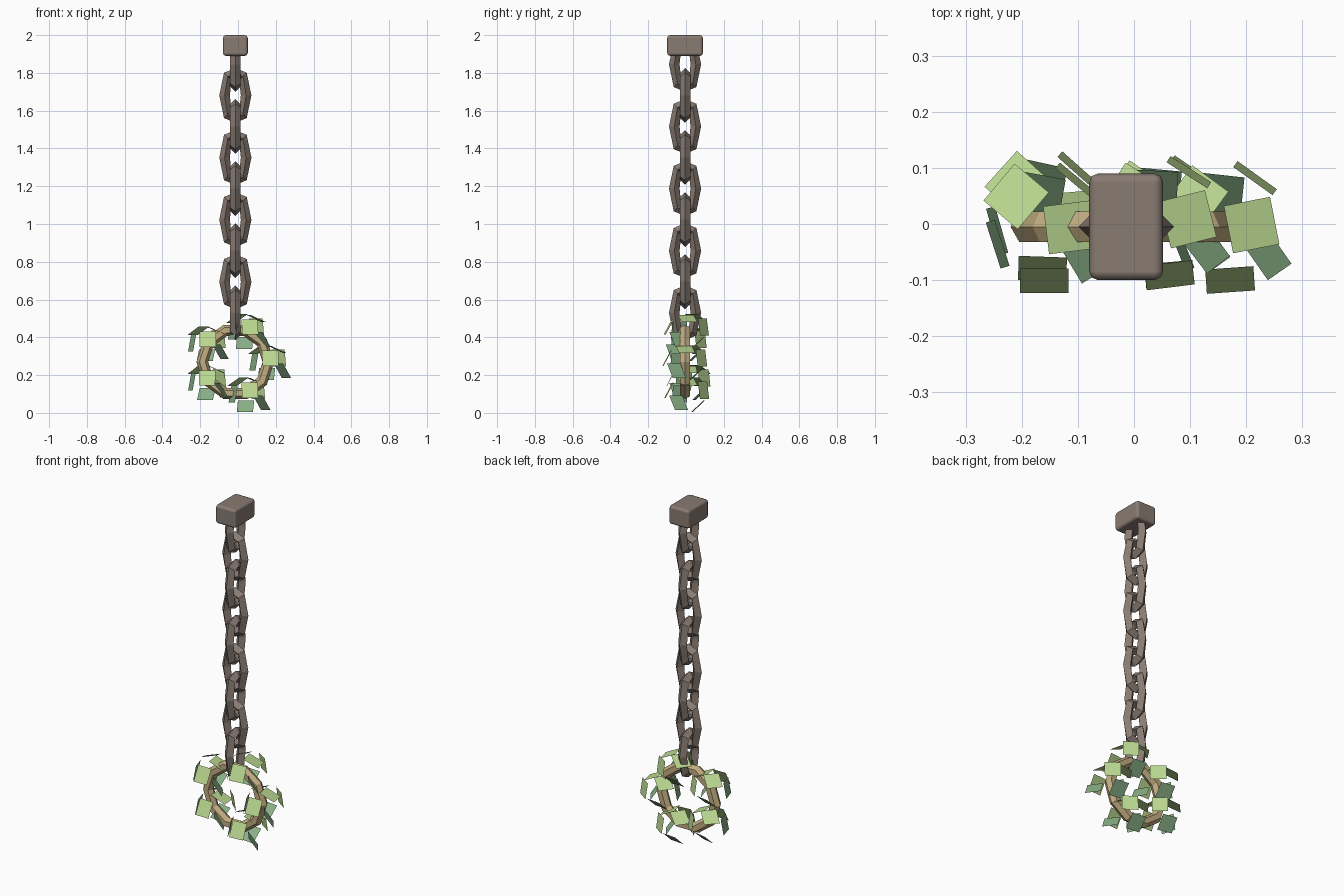
import bpy
import bmesh
from math import radians, pi
from mathutils import Vector, Matrix

if "Cube" in bpy.data.objects:
    bpy.data.objects.remove(bpy.data.objects["Cube"], do_unlink=True)


def material(name, rgb):
    m = bpy.data.materials.new(name)
    m.use_nodes = True
    m.diffuse_color = (*rgb, 1)
    m.node_tree.nodes["Principled BSDF"].inputs["Base Color"].default_value = (*rgb, 1)
    return m


iron = material("brown_grey_iron", (0.25, 0.20, 0.17))
wood = material("tan_wood", (0.54, 0.42, 0.22))
lime = material("lime_leaf", (0.49, 0.68, 0.28))
teal = material("blue_green_leaf", (0.26, 0.45, 0.25))

AXIS = Vector((-0.014, -0.005, 0))


def torus(name, z, radius, thickness, sides, section, turn, mat, stretch=0):
    """Upright faceted ring; stretch pulls its upper and lower halves apart."""
    bpy.ops.mesh.primitive_torus_add(
        major_radius=radius, minor_radius=thickness,
        major_segments=sides, minor_segments=section,
        location=AXIS + Vector((0, 0, z)), rotation=(pi / 2, 0, turn))
    ob = bpy.context.object
    ob.name = name
    for v in ob.data.vertices:
        if abs(v.co.y) > 0.005:
            v.co.y += stretch if v.co.y > 0 else -stretch
    ob.data.materials.append(mat)
    bpy.ops.object.shade_flat()


# Ceiling block with softened chamfers and flat faces
bpy.ops.mesh.primitive_cube_add(size=1, location=AXIS + Vector((0, 0, 1.945)))
block = bpy.context.object
block.name = "ceiling_block"
block.scale = (0.132, 0.19, 0.11)
bpy.ops.object.transform_apply(location=False, rotation=False, scale=True)
block.data.materials.append(iron)
bpy.ops.object.shade_smooth()
bevel = block.modifiers.new("chamfer", 'BEVEL')
bevel.width = 0.016
bevel.segments = 2
bevel.harden_normals = True

# Chain of long links, alternately turned a quarter
for i in range(9):
    torus(f"chain_link_{i + 1}", 0.53 + i * 0.1644, 0.057, 0.028, 8, 4,
          pi / 2 if i % 2 == 0 else 0, iron, stretch=0.06)

# Wooden hoop
torus("wooden_hoop", 0.27, 0.175, 0.031, 10, 6, 0, wood)

# Leaf cards of one tuft: offset, facing direction, colour index
CARDS = [
    ((0, -0.09, 0), (0, -0.88, 0.47), 0),           # front
    ((0.057, 0.088, 0), (0.62, 0.75, 0.14), 0),     # back
    ((-0.05, 0.06, 0.045), (-0.38, 0.32, 0.86), 0),  # upper left
    ((0.045, 0.005, 0.045), (0.4, 0.05, 0.9), 0),   # upper right
    ((-0.01, 0.065, -0.085), (-0.12, -0.66, 0.72), 1),  # below
    ((0.067, -0.045, -0.066), (0.7, 0.42, 0.55), 1),  # lower right
    ((-0.083, -0.025, -0.02), (-0.93, -0.3, 0.18), 1),  # left
]

# Five tufts around the hoop, as x, y, z and a slight turn
TUFTS = [(-0.16, -0.011, 0.39, 0), (0.052, -0.002, 0.455, 7),
         (0.165, -0.01, 0.29, 4), (0.055, 0, 0.12, 5),
         (-0.16, 0.01, 0.185, -2)]

HALF_WIDTH, HALF_HEIGHT = 0.043, 0.046

for n, (x, y, z, turn) in enumerate(TUFTS):
    bm = bmesh.new()
    spin = Matrix.Translation((x, y, z)) @ Matrix.Rotation(radians(turn), 4, 'Z')
    for offset, facing, colour in CARDS:
        face_turn = Vector(facing).to_track_quat('Z', 'Y').to_matrix().to_4x4()
        place = spin @ Matrix.Translation(offset) @ face_turn
        corners = [(-1, -1), (1, -1), (1, 1), (-1, 1)]
        f = bm.faces.new([bm.verts.new(place @ Vector((a * HALF_WIDTH, b * HALF_HEIGHT, 0)))
                          for a, b in corners])
        f.material_index = colour
    mesh = bpy.data.meshes.new(f"leaf_tuft_{n + 1}")
    bm.to_mesh(mesh)
    bm.free()
    mesh.materials.append(lime)
    mesh.materials.append(teal)
    bpy.context.collection.objects.link(bpy.data.objects.new(mesh.name, mesh))
